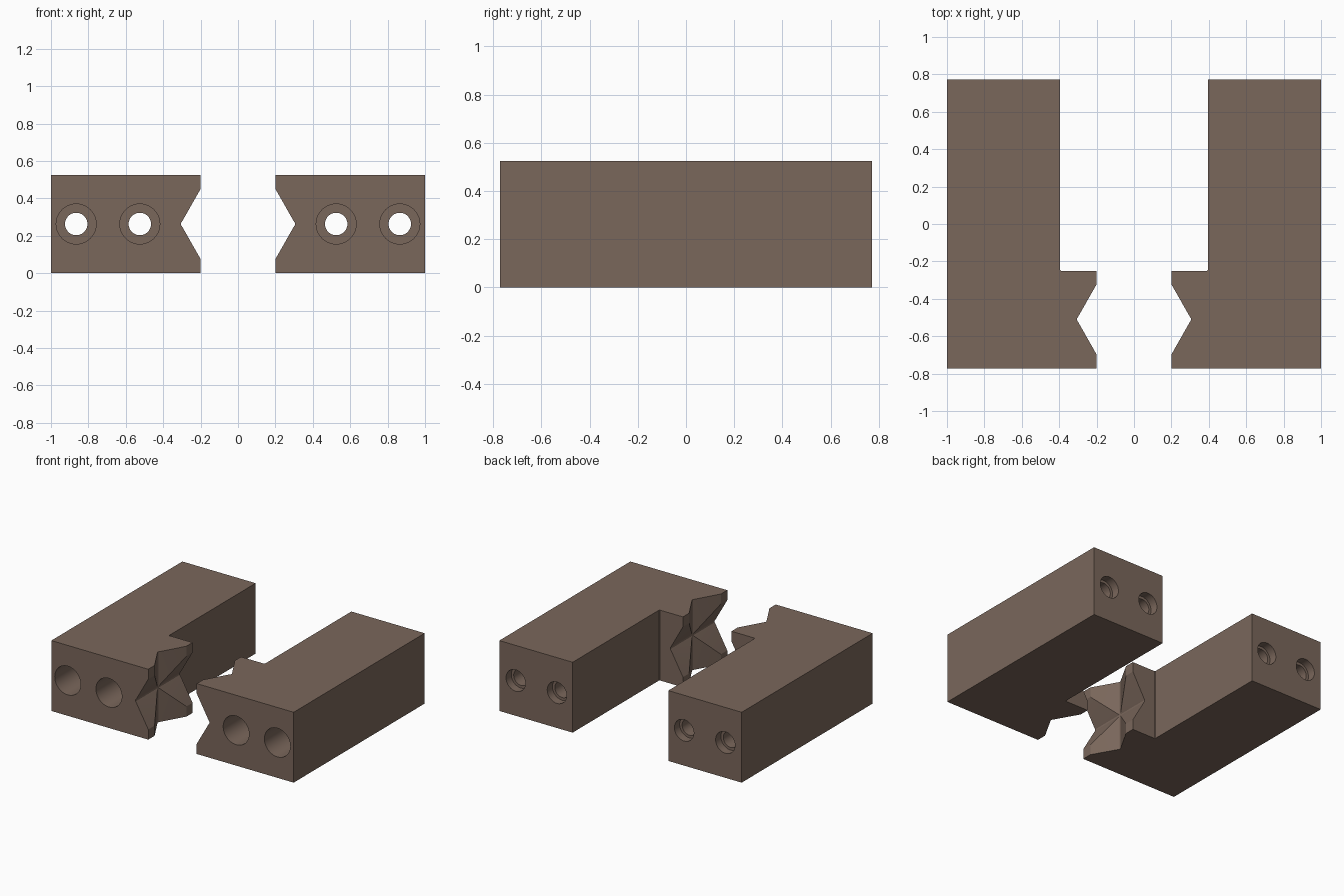
import bpy, bmesh, math
from mathutils import Matrix, Vector

if "Cube" in bpy.data.objects:
    bpy.data.objects.remove(bpy.data.objects["Cube"])

Y0, Y1, H = -0.772, 0.772, 0.525
MID_Y, MID_Z = -0.51, 0.263

mat = bpy.data.materials.new("brown")
mat.diffuse_color = (0.195, 0.135, 0.105, 1)
mat.use_nodes = True
mat.node_tree.nodes["Principled BSDF"].inputs["Base Color"].default_value = mat.diffuse_color


def make_object(name, bm):
    bmesh.ops.recalc_face_normals(bm, faces=bm.faces)
    mesh = bpy.data.meshes.new(name)
    bm.to_mesh(mesh)
    bm.free()
    obj = bpy.data.objects.new(name, mesh)
    bpy.context.collection.objects.link(obj)
    return obj


def prism(name, points, offset):
    """Extrude a closed 3D outline along offset."""
    bm = bmesh.new()
    face = bm.faces.new([bm.verts.new(p) for p in points])
    ext = bmesh.ops.extrude_face_region(bm, geom=[face])["geom"]
    moved = [g for g in ext if isinstance(g, bmesh.types.BMVert)]
    bmesh.ops.translate(bm, verts=moved, vec=Vector(offset))
    return make_object(name, bm)


def stepped_hole(x):
    """Lathe a bolt hole: deep counterbore, narrow web, rear locating bore."""
    profile = [(0, -0.9), (0.107, -0.9), (0.107, 0.60), (0.06, 0.60),
               (0.06, 0.71), (0.08, 0.71), (0.08, 0.9), (0, 0.9)]
    bm = bmesh.new()
    vs = [bm.verts.new((x + r, y, MID_Z)) for r, y in profile]
    edges = [bm.edges.new(p) for p in zip(vs, vs[1:])]
    bmesh.ops.spin(bm, geom=vs + edges, cent=(x, 0, MID_Z), axis=(0, 1, 0),
                   angle=math.tau, steps=48, use_duplicate=False)
    bmesh.ops.remove_doubles(bm, verts=bm.verts, dist=1e-5)
    return make_object("hole_cutter", bm)


# L-shaped jaw body with a small relief fillet in the inner corner
outline = [(1, Y0), (1, Y1), (0.395, Y1), (0.395, -0.245), (0.39, -0.25),
           (0.2, -0.25), (0.2, Y0)]
jaw = prism("right_jaw", [(x, y, 0) for x, y in outline], (0, 0, H))

# Crossing V grooves in the gripping face, 60 degree flanks and blunt root
groove = [(0.1, -0.364), (0.298, -0.015), (0.304, -0.006),
          (0.304, 0.006), (0.298, 0.015), (0.1, 0.364)]
cutters = [
    prism("groove_cutter", [(x, MID_Y + t, -0.2) for x, t in groove], (0, 0, 1)),
    prism("groove_cutter", [(x, -1, MID_Z + t) for x, t in groove], (0, 1.2, 0)),
    stepped_hole(0.525), stepped_hole(0.865)]

# Cut the grooves and bolt holes
for cutter in cutters:
    mod = jaw.modifiers.new("cut", "BOOLEAN")
    mod.operation, mod.solver, mod.object = "DIFFERENCE", "EXACT", cutter
graph = bpy.context.evaluated_depsgraph_get()
mesh = bpy.data.meshes.new_from_object(jaw.evaluated_get(graph))
jaw.modifiers.clear()
jaw.data = mesh
for cutter in cutters:
    bpy.data.objects.remove(cutter)
mesh.materials.clear()
mesh.materials.append(mat)

# Mirrored opposite jaw
left_mesh = mesh.copy()
left_mesh.transform(Matrix.Diagonal((-1, 1, 1, 1)))
left_mesh.flip_normals()
left = bpy.data.objects.new("left_jaw", left_mesh)
bpy.context.collection.objects.link(left)

# Smooth bores, crisp edges
bpy.ops.object.select_all(action="DESELECT")
for obj in (jaw, left):
    obj.select_set(True)
bpy.context.view_layer.objects.active = jaw
bpy.ops.object.shade_smooth_by_angle(angle=math.radians(25))
